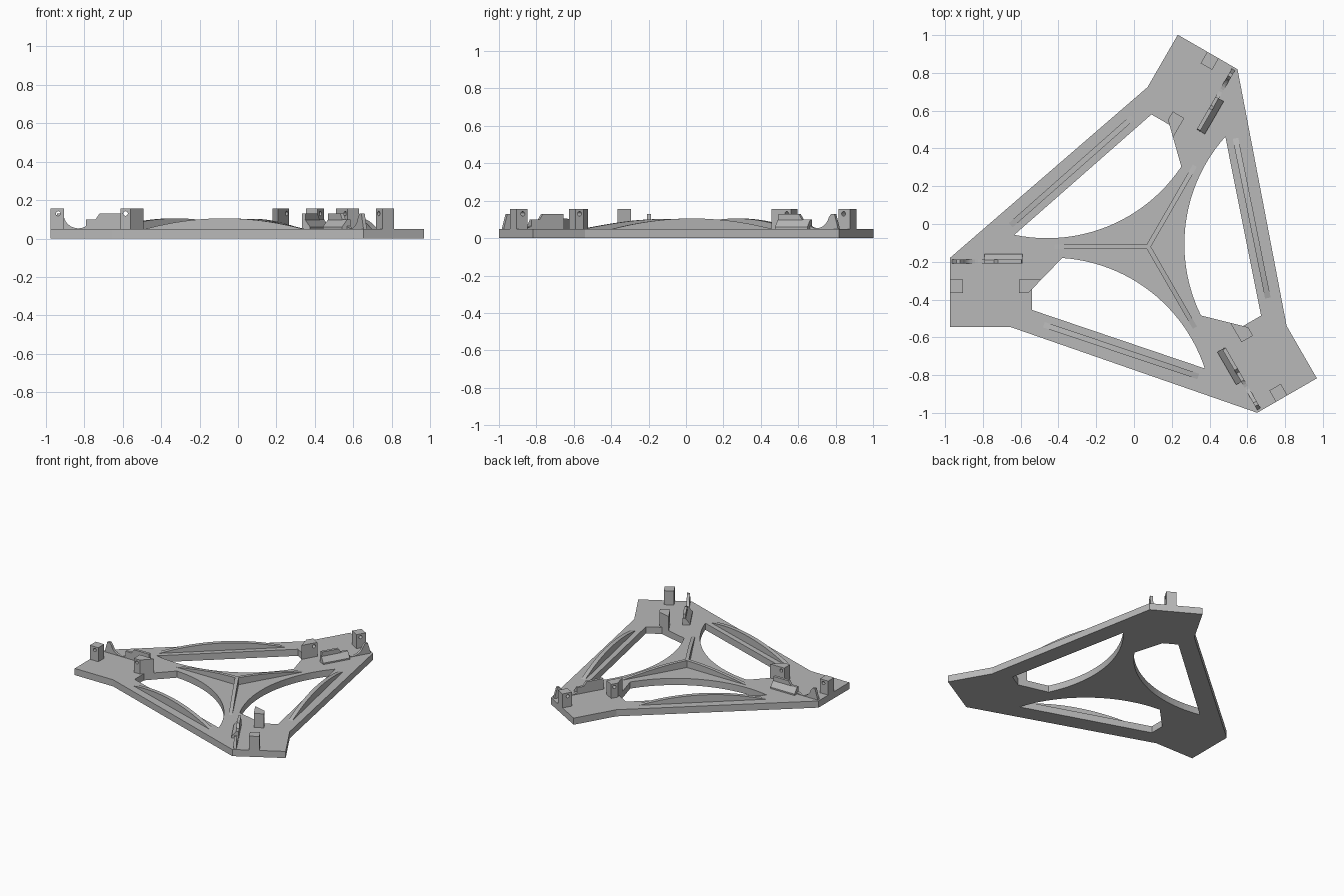
import bpy, bmesh, math
from mathutils import Matrix, Vector
from mathutils.geometry import intersect_line_line_2d

cube = bpy.data.objects.get("Cube")
if cube:
    bpy.data.objects.remove(cube, do_unlink=True)

grey = bpy.data.materials.new("light grey")
grey.use_nodes = True
COLOUR = (0.48, 0.48, 0.48, 1)
grey.diffuse_color = COLOUR
grey.node_tree.nodes["Principled BSDF"].inputs["Base Color"].default_value = COLOUR

T = 0.05                                   # plate thickness
CENTRE = Matrix.Translation((0.075, -0.12, 0))
TURNS = [Matrix.Rotation(math.radians(a), 4, 'Z') for a in (0, 120, 240)]
UPRIGHT = Matrix.Rotation(math.pi / 2, 4, 'X')                       # profile in x-z
ACROSS = Matrix(((0, 0, 1, 0), (1, 0, 0, 0), (0, 1, 0, 0), (0, 0, 0, 1)))  # profile in y-z


def prism(loops, depth, matrix):
    """Mesh of filled outlines (inner loops are holes), thickened about its own plane."""
    curve = bpy.data.curves.new("outline", 'CURVE')
    curve.dimensions = '2D'
    curve.fill_mode = 'BOTH'
    curve.extrude = depth / 2
    for loop in loops:
        s = curve.splines.new('POLY')
        s.points.add(len(loop) - 1)
        for p, co in zip(s.points, loop):
            p.co = (co[0], co[1], 0, 1)
        s.use_cyclic_u = True
    ob = bpy.data.objects.new("outline", curve)
    bpy.context.collection.objects.link(ob)
    dg = bpy.context.evaluated_depsgraph_get()
    mesh = bpy.data.meshes.new_from_object(ob.evaluated_get(dg))
    bpy.data.objects.remove(ob)
    bpy.data.curves.remove(curve)
    mesh.transform(matrix)
    bm = bmesh.new()
    bm.from_mesh(mesh)
    bmesh.ops.remove_doubles(bm, verts=bm.verts, dist=1e-5)
    bmesh.ops.recalc_face_normals(bm, faces=bm.faces)
    for f in bm.faces:
        f.smooth = False
    bm.to_mesh(mesh)
    bm.free()
    mesh.materials.clear()
    mesh.materials.append(grey)
    return mesh


def place(name, mesh, turns=TURNS):
    """One copy of the part on each arm."""
    for turn in turns:
        ob = bpy.data.objects.new(name, mesh)
        ob.matrix_world = CENTRE @ turn
        bpy.context.collection.objects.link(ob)


def turned(points, turn):
    return [(turn @ Vector((x, y, 0)))[:2] for x, y in points]


def arc(a, m, b, n=24):
    """Points on the circle through a, m and b, from a to b."""
    a, m, b = Vector(a), Vector(m), Vector(b)
    d1, d2 = (m - a).orthogonal(), (b - m).orthogonal()
    p, q = (a + m) / 2, (m + b) / 2
    det = d1.cross(d2)
    c = p + d1 * ((q - p).cross(d2) / det)
    start = math.atan2(*(a - c).yx)
    sweep = math.atan2(*(b - c).yx) - start
    sweep = (sweep + math.pi) % (2 * math.pi) - math.pi
    r = (a - c).length
    return [(c.x + r * math.cos(start + sweep * i / n),
             c.y + r * math.sin(start + sweep * i / n)) for i in range(n + 1)]


def circle(x, z, r, n=20):
    return [(x + r * math.cos(2 * math.pi * i / n), z + r * math.sin(2 * math.pi * i / n))
            for i in range(n)]


# Base plate with three windows, each bounded inside by an arc
corner = [(-1.05, -0.06), (-1.05, -0.425), (-0.73, -0.425)]
window = [(-0.615, -0.225), (-0.615, -0.335)]
window += arc((0.30, -0.645), (-0.096, -0.166), (-0.455, -0.06))
outer = [p for t in TURNS for p in turned(corner, t)]
plate = prism([outer] + [turned(window, t) for t in TURNS], T,
              Matrix.Translation((0, 0, T / 2)))
place("base_plate", plate, TURNS[:1])


# Drilled posts, the inner one trimmed along the window edge
def post(x0, x1, hole_x):
    box = [(x0, 0.04), (x1, 0.04), (x1, 0.155), (x0, 0.155)]
    return prism([box, circle(hole_x, 0.13, 0.012)], 0.07,
                 Matrix.Translation((0, -0.21, 0)) @ UPRIGHT)


place("outer_post", post(-1.05, -0.98, -1.01))
inner = post(-0.685, -0.565, -0.66)
bm = bmesh.new()
bm.from_mesh(inner)
for point, normal in (((-0.615, -0.225, 0), (1, -0.97, 0)),):
    bmesh.ops.bisect_plane(bm, geom=bm.verts[:] + bm.edges[:] + bm.faces[:],
                           plane_co=point, plane_no=normal, clear_outer=True)
    bmesh.ops.holes_fill(bm, edges=[e for e in bm.edges if e.is_boundary])
bmesh.ops.recalc_face_normals(bm, faces=bm.faces)
bm.to_mesh(inner)
bm.free()
place("inner_post", inner)

# Cradle fin with a dip, and a sloping buttress beside its inner half
fin = [(-1.04, 0.04), (-1.035, 0.06), (-1.015, 0.13), (-0.995, 0.13)]
fin += arc((-0.98, 0.11), (-0.91, 0.053), (-0.84, 0.09), 12)
fin += [(-0.815, 0.1), (-0.795, 0.13), (-0.67, 0.13), (-0.665, 0.04)]
place("cradle_fin", prism([fin], 0.02, Matrix.Translation((0, -0.078, 0)) @ UPRIGHT))
side = [(-0.088, 0.04), (-0.038, 0.04), (-0.038, 0.06), (-0.07, 0.1), (-0.088, 0.1)]
place("cradle_buttress", prism([side], 0.2, Matrix.Translation((-0.766, 0, 0)) @ ACROSS))

# Arched rib along each edge
LENGTH = 0.862
rib = [(LENGTH * i / 24, T + 0.22 * (i / 24) * (1 - i / 24)) for i in range(25)]
rib = [(0, 0.04)] + rib + [(LENGTH, 0.04)]
along = Matrix.Translation((-0.552, -0.413, 0)) @ Matrix.Rotation(math.atan2(-0.274, 0.817), 4, 'Z')
place("edge_rib", prism([rib], 0.03, along @ UPRIGHT))

# Three spokes meeting at the centre
REACH = 0.495
spoke = [(-REACH * i / 16, T + 0.052 * math.cos(math.pi / 2 * i / 16)) for i in range(17)]
spoke = [(0.007, 0.04), (0.007, T + 0.052)] + spoke + [(-REACH, 0.04)]
place("spoke_rib", prism([spoke], 0.025, UPRIGHT))
